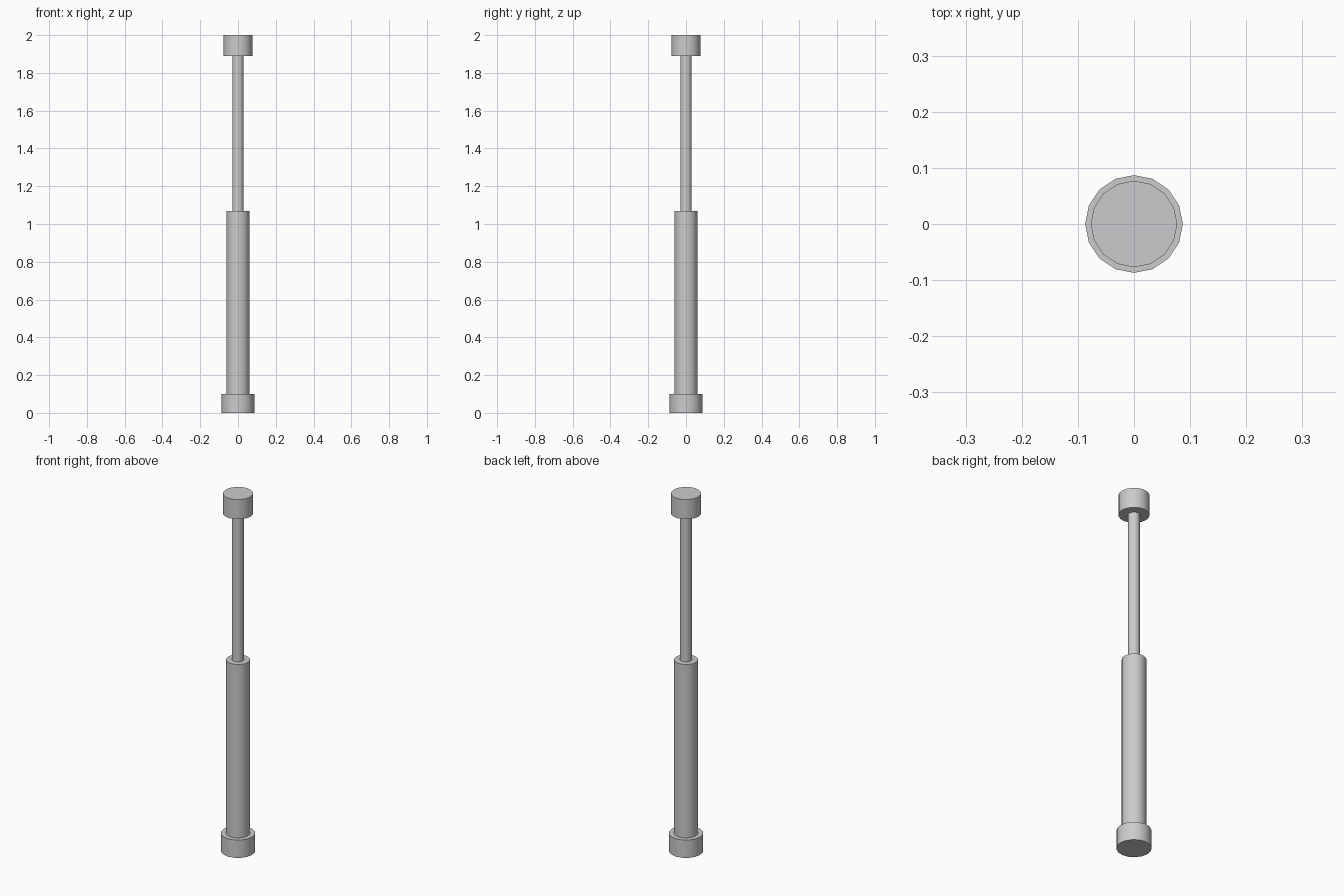
import bpy
import math

if "Cube" in bpy.data.objects:
    bpy.data.objects.remove(bpy.data.objects["Cube"])

steel = bpy.data.materials.new("light_grey_steel")
steel.diffuse_color = (0.6, 0.6, 0.61, 1)
steel.use_nodes = True
steel.node_tree.nodes["Principled BSDF"].inputs["Base Color"].default_value = steel.diffuse_color


def cylinder(name, radius, z0, z1, sides=16):
    """Upright capped cylinder on the z axis between two heights."""
    bpy.ops.mesh.primitive_cylinder_add(
        vertices=sides, radius=radius, depth=z1 - z0, location=(0, 0, (z0 + z1) / 2))
    obj = bpy.context.object
    obj.name = name
    obj.data.materials.append(steel)
    bpy.ops.object.shade_smooth_by_angle(angle=math.radians(35))
    return obj


# Telescoping piston, from the foot up
cylinder("base_collar", 0.087, 0.0, 0.10)
cylinder("outer_tube", 0.061, 0.10, 1.07)
cylinder("piston_rod", 0.03, 1.07, 1.89)
cylinder("top_cap", 0.077, 1.89, 2.0)
